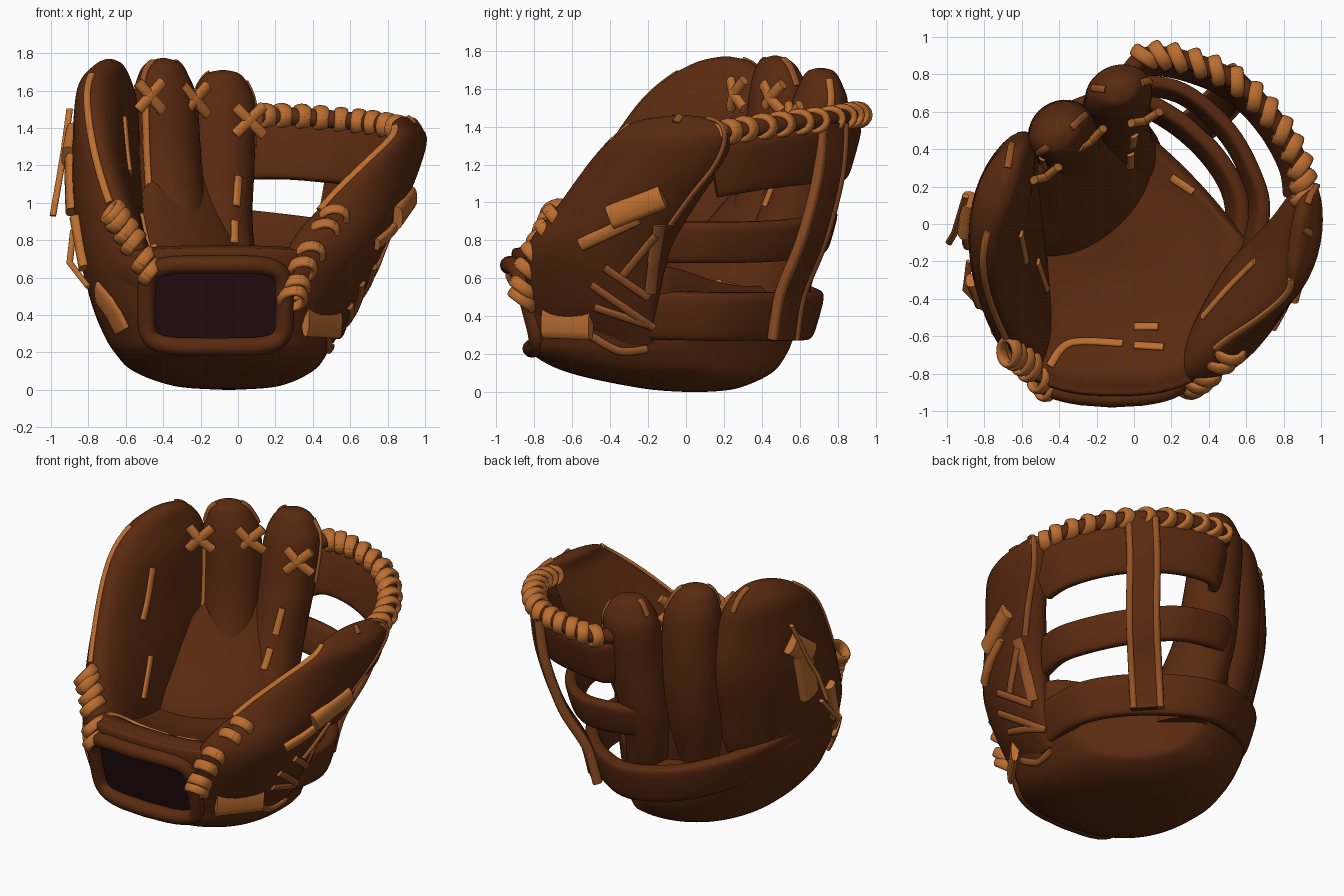
import bpy, math
from mathutils import Vector
from mathutils.bvhtree import BVHTree

if "Cube" in bpy.data.objects:
    bpy.data.objects.remove(bpy.data.objects["Cube"])


def material(name, rgb):
    m = bpy.data.materials.new(name)
    m.use_nodes = True
    m.diffuse_color = (*rgb, 1)
    m.node_tree.nodes["Principled BSDF"].inputs["Base Color"].default_value = (*rgb, 1)
    m.node_tree.nodes["Principled BSDF"].inputs["Roughness"].default_value = 0.7
    return m


BROWN = material("brown leather", (0.102, 0.023, 0.005))
TAN = material("tan lace", (0.5, 0.155, 0.03))
MID = material("mid brown trim", (0.3, 0.085, 0.02))
DARK = material("dark lining", (0.018, 0.004, 0.006))
Z = Vector((0, 0, 1))
bodies = []


def spline(pts, n=6):
    """Catmull-Rom through tuples of any length."""
    pts = [tuple(p) for p in pts]
    out = []
    for i in range(len(pts) - 1):
        a, b, c, d = pts[max(i - 1, 0)], pts[i], pts[i + 1], pts[min(i + 2, len(pts) - 1)]
        for s in range(n):
            t = s / n
            out.append(tuple(0.5 * (2 * q + (r - p) * t + (2 * p - 5 * q + 4 * r - w) * t * t
                                    + (3 * q - p - 3 * r + w) * t ** 3)
                             for p, q, r, w in zip(a, b, c, d)))
    return out + [pts[-1]]


def make(name, strips, mat, body=False, skip=None):
    """Skin each list of rings into a capped smooth shell."""
    verts, faces = [], []
    for rings in strips:
        n, base = len(rings[0]), len(verts)
        verts += [v for r in rings for v in r]
        for i in range(len(rings) - 1):
            for k in range(n):
                a, b = base + i * n, base + (i + 1) * n
                faces.append((a + k, a + (k + 1) % n, b + (k + 1) % n, b + k))
        faces.append(tuple(base + k for k in reversed(range(n))))
        faces.append(tuple(base + (len(rings) - 1) * n + k for k in range(n)))
    if skip:
        faces = [f for f in faces if not skip(sum((verts[i] for i in f), Vector()) / len(f))]
    me = bpy.data.meshes.new(name)
    me.from_pydata([tuple(v) for v in verts], [], faces)
    me.materials.append(mat)
    me.polygons.foreach_set("use_smooth", [True] * len(me.polygons))
    me.set_sharp_from_angle(angle=math.radians(50))
    bpy.context.scene.collection.objects.link(bpy.data.objects.new(name, me))
    if body:
        bodies.append((verts, faces))


def power(c, p):
    return math.copysign(abs(c) ** (2 / p), c)


def sweep(path, w, t, up=Z, p=2.5, n=12):
    """Flat or round section along a path; t is measured along up."""
    path = [Vector(q) for q in path]
    rings = []
    for i, q in enumerate(path):
        tan = (path[min(i + 1, len(path) - 1)] - path[max(i - 1, 0)]).normalized()
        u = up[i] if isinstance(up, list) else up
        side = tan.cross(u).normalized()
        nor = side.cross(tan)
        rings.append([q + side * w * power(math.cos(k * math.tau / n), p)
                      + nor * t * power(math.sin(k * math.tau / n), p) for k in range(n)])
    return rings


def band(path, w, t):
    """Strip on edge that leans outward at the top."""
    ups = [(Z + Vector((x, y, 0)).normalized() * .28).normalized() for x, y, _ in path]
    return sweep(path, w, t, ups, 4, 20)


def loft(sections):
    """Horizontal bent ovals: z, x, y, half width, half depth, angle, bend."""
    rings = []
    for z, x, y, hw, ht, ang, bend in spline(sections):
        a = math.radians(ang)
        d, nor = Vector((math.cos(a), math.sin(a), 0)), Vector((-math.sin(a), math.cos(a), 0))
        ring = []
        for k in range(32):
            f = k * math.tau / 32
            ring.append(Vector((x, y, z)) + d * hw * math.cos(f)
                        + nor * (ht * math.sin(f) + bend * math.sin(f) ** 2))
        rings.append(ring)
    return rings


def seam(rings, k, lo, hi, w=0.02):
    """Piping that follows one edge of a loft."""
    pick = [r for r in rings if lo <= r[0].z <= hi]
    ups = [(r[k] - sum(r, Vector()) / len(r)).normalized() for r in pick]
    return sweep([r[k] for r in pick], w, 0.012, ups)


# Bowl: rounded back of the hand that rolls over into the palm, cut back below the web
bowl = []
for z, x, y, rx, ry, tilt in spline([
        (0, -.05, .05, .03, .03, 0), (.02, -.06, .02, .28, .25, 0), (.1, -.08, -.08, .48, .53, 0),
        (.2, -.09, -.14, .57, .67, 0), (.3, -.1, -.14, .62, .71, 0), (.45, -.1, -.145, .68, .745, .03),
        (.62, -.1, -.15, .72, .77, .13), (.66, -.1, -.15, .69, .73, .14), (.66, -.1, -.15, .6, .62, .16),
        (.58, -.1, -.15, .4, .4, .12), (.55, -.1, -.15, .02, .02, 0)]):
    ring = []
    for k in range(96):
        c, s = math.cos(k * math.tau / 96), math.sin(k * math.tau / 96)
        p = 2.6 if s < 0 else 2
        dx, dy = rx * power(c, p), ry * power(s, p)
        cut = .38 * max(0, x + dx + y + dy - .5)
        ring.append(Vector((x + dx - cut, y + dy - cut, z - tilt * dy - cut * max(0, z - .3) * 2)))
    bowl.append(ring)
make("palm_and_back", [bowl], BROWN, True,
     lambda c: -.47 < c.x < .23 and .26 < c.z < .64 and c.y < -.6)
make("palm_slope", [loft([(.4, -.3, .15, .45, .3, 40, 0), (.6, -.3, .2, .45, .28, 40, 0),
                          (.8, -.3, .32, .4, .2, 40, 0), (1, -.29, .42, .32, .11, 40, 0),
                          (1.2, -.27, .5, .2, .04, 40, 0)])], BROWN, True)


# Wrist opening: padded rim and dark pocket
def mouth(hx, hz, depth, n=48):
    ring = []
    for k in range(n):
        x = -.12 + hx * power(math.cos(k * math.tau / n), 5)
        z = .45 + hz * power(math.sin(k * math.tau / n), 5)
        ring.append(Vector((x, -.82 - .27 * (z - .25) + .4 * (x + .11) ** 2 + depth, z)))
    return ring


rim = mouth(.37, .22, 0)
make("wrist_rim", [sweep(rim + rim[:2], .048, .048, Vector((0, 1, 0)), 2)], BROWN, True)
make("wrist_lining", [[mouth(.36, .21, .01), mouth(.36, .19, .25), mouth(.3, .13, .5)]], DARK)

# Finger stalls and thumb
little = loft([(.3, -.48, -.25, .42, .12, 100, .08), (.6, -.52, -.26, .6, .18, 95, .12),
               (.9, -.59, -.13, .56, .18, 88, .1), (1.2, -.65, .01, .49, .16, 82, .07),
               (1.5, -.68, .1, .38, .14, 75, .04), (1.65, -.69, .16, .28, .11, 72, .03),
               (1.74, -.69, .2, .15, .06, 72, 0), (1.77, -.69, .21, .02, .01, 72, 0)])
middle = loft([(.3, -.28, .23, .17, .22, 35, 0), (.6, -.31, .3, .18, .25, 35, 0),
               (.9, -.36, .42, .19, .21, 35, 0), (1.2, -.38, .48, .19, .18, 35, 0),
               (1.55, -.39, .49, .18, .15, 35, 0), (1.69, -.4, .48, .14, .11, 35, 0),
               (1.75, -.4, .47, .09, .07, 35, 0), (1.775, -.4, .47, .01, .01, 35, 0)])
index = loft([(.3, -.02, .37, .17, .22, 20, 0), (.6, -.07, .44, .17, .24, 20, 0),
              (.9, -.1, .56, .175, .2, 20, 0), (1.2, -.09, .64, .18, .17, 20, 0),
              (1.5, -.08, .7, .18, .15, 20, 0), (1.62, -.08, .71, .145, .11, 20, 0),
              (1.69, -.08, .71, .09, .07, 20, 0), (1.71, -.08, .71, .01, .01, 20, 0)])
thumb = loft([(.25, .32, -.46, .34, .1, 60, 0), (.45, .42, -.48, .37, .12, 62, -.04),
              (.75, .5, -.46, .42, .18, 62, -.06), (1.0, .65, -.3, .39, .15, 66, -.07),
              (1.2, .79, -.16, .37, .12, 74, -.05), (1.35, .89, -.07, .31, .09, 80, -.02),
              (1.43, .89, -.04, .22, .05, 80, 0), (1.46, .89, -.02, .03, .01, 80, 0)])
for name, rings in (("little_finger", little), ("middle_finger", middle),
                    ("index_finger", index), ("thumb", thumb)):
    make(name, [rings], BROWN, True)

# Web: three curved bands, an upright strap and a rolled top edge
top_edge = spline([(-.02, .82, 1.45), (.08, .9, 1.46), (.3, .87, 1.46), (.55, .76, 1.44),
                   (.75, .56, 1.42), (.88, .33, 1.39), (.91, .15, 1.36)])
top_band = [(x * .95, y * .95, z - .19) for x, y, z in top_edge]
mid_band = spline([(.6, -.25, .79), (.67, .05, .79), (.63, .25, .79), (.49, .5, .8),
                   (.25, .7, .83), (-.02, .74, .86), (-.15, .7, .87)])
low_band = spline([(.52, -.25, .41), (.55, .1, .4), (.43, .35, .4), (.2, .56, .4), (-.05, .66, .41),
                   (-.35, .58, .45), (-.58, .38, .51), (-.72, .13, .57), (-.76, -.1, .61)])
make("web_top_edge", [sweep(top_edge, .05, .05, Z, 2)], BROWN, True)
make("web_top_band", [band(top_band, .04, .15)], BROWN, True)
make("web_middle_band", [band(mid_band, .04, .11)], BROWN, True)
make("back_strap", [band(low_band, .045, .13)], BROWN, True)
strap = spline([(.58, .77, 1.42), (.55, .75, 1.15), (.48, .66, .8), (.37, .55, .52), (.32, .51, .28)])
out = Vector((1, 1, 0)).normalized()
make("web_upright_strap", [sweep(strap, .1, .03, out, 4, 16)], BROWN, True)
make("strap_edging", [sweep([Vector(q) + Vector((s, -s, 0)) * .058 + out * .006 for q in strap],
                            .024, .03, out) for s in (-1, 1)], MID)


# Lacing wound around edges
def wraps(path, count, radius, thick, slant=.04):
    path = [Vector(q) for q in path]
    strips = []
    for j in range(count):
        i = 1 + round(j * (len(path) - 3) / (count - 1))
        tan = (path[i + 1] - path[i - 1]).normalized()
        a = tan.cross(Z).normalized()
        b = a.cross(tan)
        arcs = [(f * math.tau / 16) for f in range(18)]
        loop = [path[i] + a * radius * math.cos(f) + b * radius * math.sin(f)
                + tan * slant * math.cos(f) for f in arcs]
        strips.append(sweep(loop, thick * 1.3, thick * .7, [path[i] - q for q in loop]))
    return strips


make("web_edge_lacing", wraps(spline(top_edge[5:], 3), 13, .052, .029), TAN)
left_heel = spline([(-.67, -.68, .95), (-.58, -.74, .82), (-.46, -.87, .62)], 12)
right_heel = spline([(.29, -.86, .48), (.36, -.82, .68), (.52, -.68, .93)], 12)
make("heel_lacing", wraps(left_heel, 6, .062, .026) + wraps(right_heel, 6, .062, .026), TAN)

# Surface lookup so that laces and tabs lie on the leather
all_v, all_f = [], []
for v, f in bodies:
    all_f += [[i + len(all_v) for i in face] for face in f]
    all_v += v
tree = BVHTree.FromPolygons(all_v, all_f)
AIM = {"front": lambda a, b: ((a, -3, b), (0, 1, 0)), "right": lambda a, b: ((3, a, b), (-1, 0, 0)),
       "left": lambda a, b: ((-3, a, b), (1, 0, 0)), "top": lambda a, b: ((a, b, 3), (0, 0, -1))}


def drape(side, pts, w=.018, t=.012, straight=False):
    runs, last = [[]], None
    for a, b in (pts if straight else spline(pts, 10)):
        start, ray = AIM[side](a, b)
        ray = Vector(ray)
        hit, nor, _, _ = tree.ray_cast(Vector(start), ray)
        if hit is None:
            continue
        if nor.dot(ray) > 0:
            nor = -nor
        if straight:
            nor = -ray
        elif last is not None and (hit - last).length > .12:
            runs.append([])
        last = hit
        runs[-1].append((hit + nor * t * .5, nor))
    return [sweep([q for q, _ in r], w, t, [u for _, u in r]) for r in runs if len(r) > 1]


# Crossed laces bridging the fingertips
crosses = []
for x, y, z, dx, dy in ((-.47, .27, 1.57, .065, .035), (-.23, .46, 1.55, .065, .05),
                        (.06, .57, 1.44, .075, .03)):
    for s in (-1, 1):
        crosses.append(sweep([(x - dx, y - dy, z - .075 * s), (x, y - .02, z),
                              (x + dx, y + dy, z + .075 * s)], .03, .022, Vector((dy, -dx, 0))))
make("fingertip_crosses", crosses, TAN)

# Piping along the stalls
make("front_piping", [seam(little, 15, .95, 1.7), seam(thumb, 15, .95, 1.42),
                      seam(middle, 18, .8, 1.6), seam(index, 0, 1.25, 1.66)], TAN)
make("tip_piping", [seam(thumb, 30, .85, 1.45), seam(thumb, 24, 1.41, 1.455), seam(index, 13, 1.6, 1.7),
                    seam(middle, 17, 1.62, 1.76), seam(middle, 0, 1.6, 1.76),
                    seam(little, 2, 1.62, 1.76)], MID)

# Stitch runs on the palm, fingers and thumb
runs = []
for side, pts in (("top", [(-.45, -.76), (-.38, -.66), (-.28, -.63), (-.06, -.64)]),
                  ("top", [(0, -.55), (.13, -.55)]), ("top", [(0, -.65), (.16, -.66)]),
                  ("top", [(.37, -.5), (.5, -.35), (.65, -.2)]), ("top", [(.2, .25), (.32, .17)]),
                  ("top", [(-.61, -.05), (-.58, -.2)]), ("top", [(-.52, -.2), (-.47, -.35)]),
                  ("front", [(0, 1.14), (-.01, .98)]), ("front", [(-.02, .9), (-.02, .78)])):
    runs += drape(side, pts, .022)
make("stitch_runs", runs, TAN)

# Thumb side: fan of laces, tabs and trim
fan = []
for pts in ([(-.5, .57), (-.17, .34)], [(-.43, .66), (-.2, .5)], [(-.33, .62), (-.16, .83)],
            [(-.48, .45), (-.18, .35)], [(-.2, .23), (-.35, .22), (-.5, .3)]):
    fan += drape("right", pts, .022, .014)
make("thumb_side_laces", fan, MID)
make("thumb_side_trim", drape("right", [(-.14, .88), (-.17, .7), (-.19, .52)], .035, .01), MID)
make("thumb_side_tabs", drape("right", [(-.4, .92), (-.12, 1.03)], .065, .035, True)
     + drape("right", [(-.25, .92), (-.4, .85), (-.55, .78)], .035, .02)
     + drape("right", [(-.75, .38), (-.5, .37)], .095, .025, True), TAN)

# Little finger side: strap tab, pointed tab and loose lace ends
make("little_side_tabs", drape("left", [(.13, 1.37), (-.04, 1.24)], .075, .04, True)
     + drape("left", [(.03, 1.28), (-.06, .95)], .085, .035, True)
     + drape("left", [(-.3, .92), (-.42, .65)], .04, .03, True)
     + drape("front", [(-.74, .52), (-.67, .43), (-.61, .32)], .075, .02), TAN)
make("loose_lace_ends", [sweep(p, .018, .012) for p in (
    [(-.9, .15, 1.5), (-.93, .05, 1.28), (-.96, -.05, 1.1), (-.99, -.1, .93)],
    [(-.88, -.2, .85), (-.9, -.35, .68), (-.8, -.45, .55)])], TAN)
